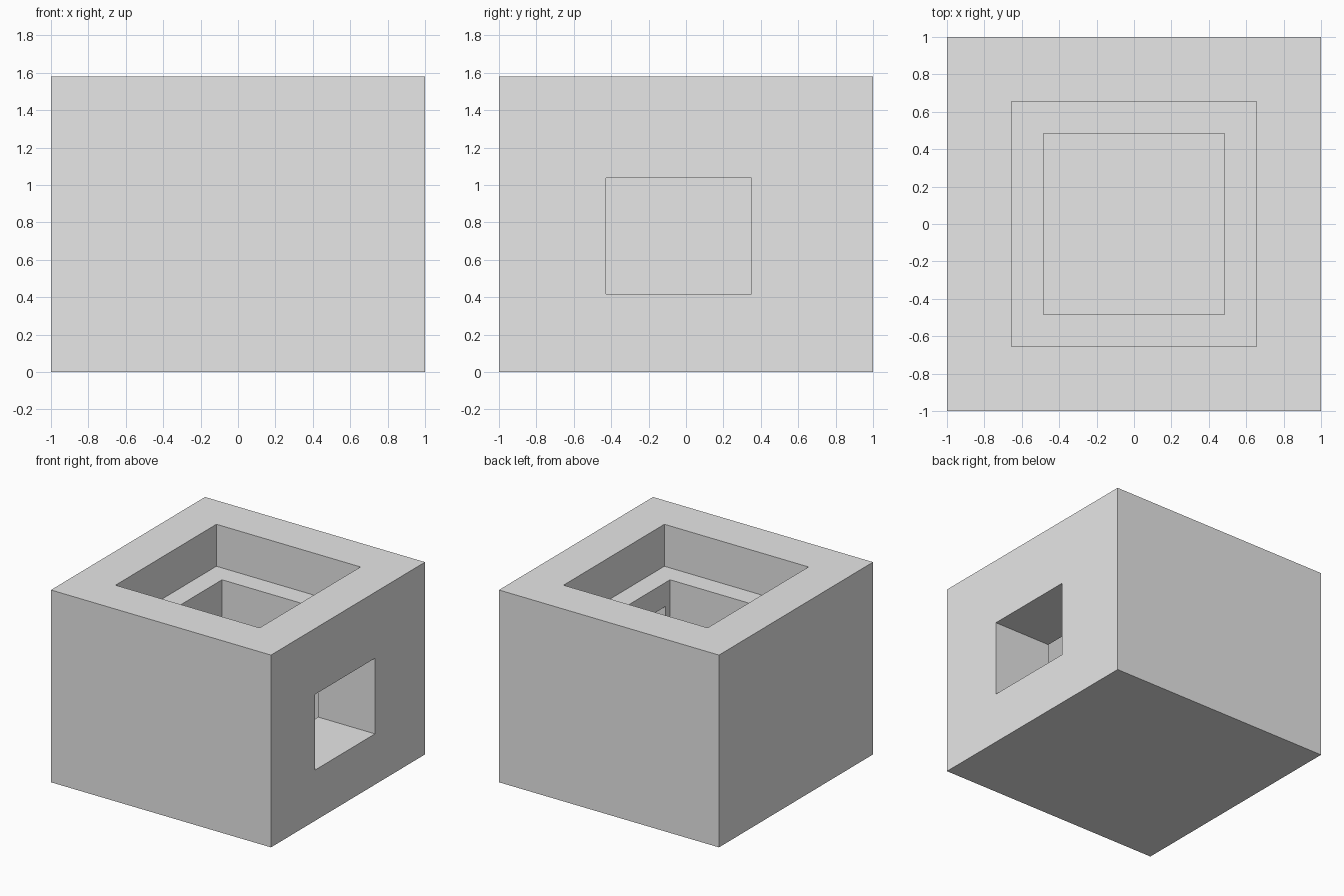
import bpy
import bmesh
from mathutils import Vector

default_cube = bpy.data.objects.get("Cube")
if default_cube:
    bpy.data.objects.remove(default_cube, do_unlink=True)

HEIGHT = 1.58

grey = bpy.data.materials.new("plain_grey")
grey.use_nodes = True
colour = (0.8, 0.8, 0.8, 1)
grey.diffuse_color = colour
grey.node_tree.nodes["Principled BSDF"].inputs["Base Color"].default_value = colour


def add_box(name, low, high):
    """Make a box between two opposite corners."""
    low, high = Vector(low), Vector(high)
    bm = bmesh.new()
    bmesh.ops.create_cube(bm, size=1)
    bmesh.ops.scale(bm, vec=high - low, verts=bm.verts)
    bmesh.ops.translate(bm, vec=(low + high) / 2, verts=bm.verts)
    mesh = bpy.data.meshes.new(name)
    bm.to_mesh(mesh)
    bm.free()
    mesh.materials.append(grey)
    box = bpy.data.objects.new(name, mesh)
    bpy.context.collection.objects.link(box)
    return box


def cut(target, name, low, high):
    """Subtract a box and remove its cutter."""
    cutter = add_box(name, low, high)
    cutter.hide_render = True
    modifier = target.modifiers.new(name, "BOOLEAN")
    modifier.operation = "DIFFERENCE"
    modifier.solver = "EXACT"
    modifier.object = cutter
    bpy.context.view_layer.objects.active = target
    bpy.ops.object.modifier_apply(modifier=name)
    bpy.data.objects.remove(cutter, do_unlink=True)


# Solid outer block
block = add_box("hollow_block", (-1, -1, 0), (1, 1, HEIGHT))

# Wide upper recess, leaving a ledge
cut(block, "upper_recess", (-0.655, -0.655, 1.235), (0.655, 0.655, HEIGHT + 1))

# Narrower deep pocket below the ledge
cut(block, "inner_pocket", (-0.484, -0.484, 0.22), (0.484, 0.484, HEIGHT + 1))

# Side window opening into the pocket
cut(block, "side_window", (0.3, -0.427, 0.417), (1.5, 0.35, 1.038))
